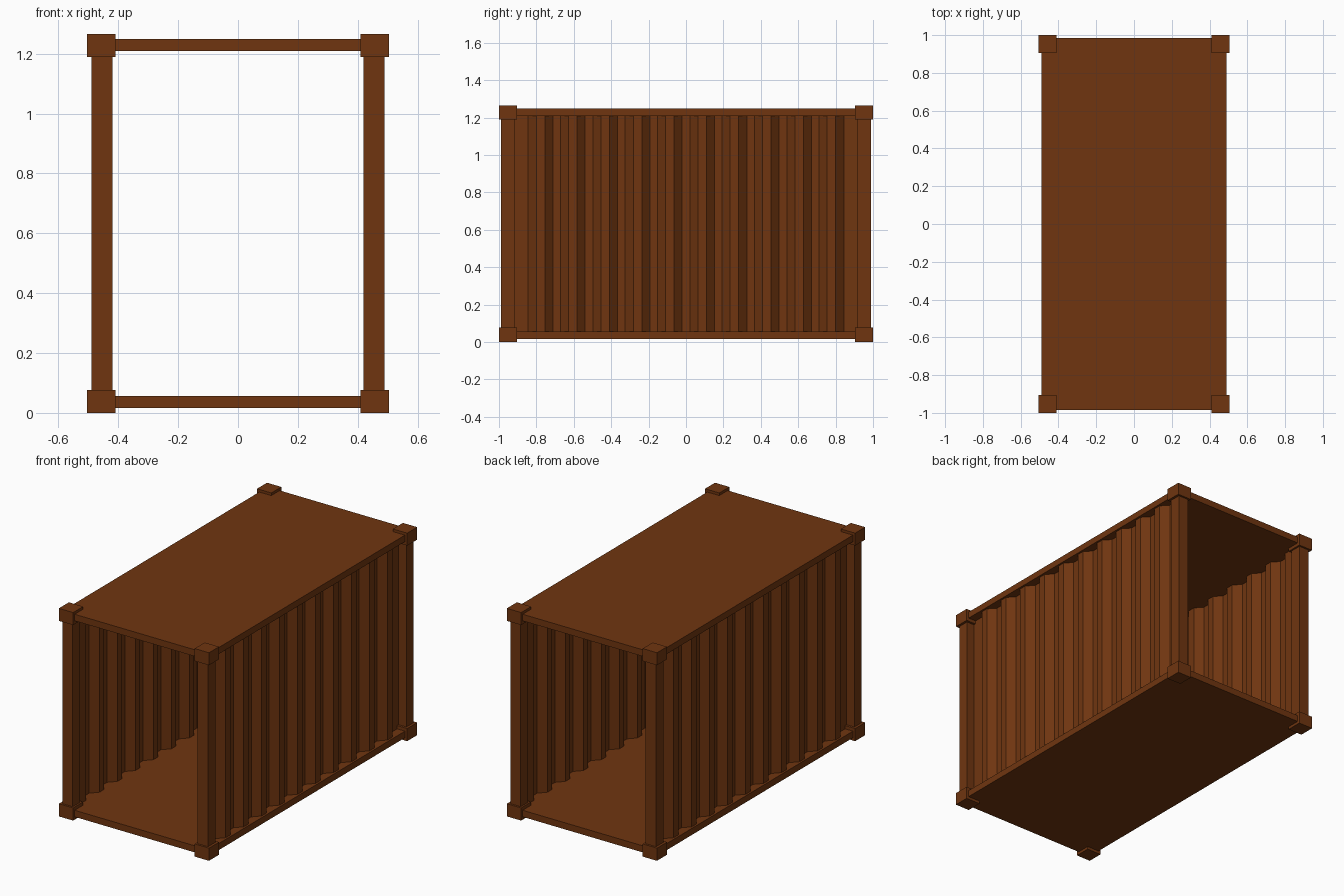
import bpy, bmesh

if "Cube" in bpy.data.objects:
    bpy.data.objects.remove(bpy.data.objects["Cube"])

rust = bpy.data.materials.new("rust_paint")
rust.diffuse_color = (0.16, 0.036, 0.005, 1)
rust.use_nodes = True
rust.node_tree.nodes["Principled BSDF"].inputs["Base Color"].default_value = rust.diffuse_color


def add_object(name, bm):
    bmesh.ops.recalc_face_normals(bm, faces=bm.faces)
    mesh = bpy.data.meshes.new(name)
    bm.to_mesh(mesh)
    bm.free()
    mesh.materials.append(rust)
    obj = bpy.data.objects.new(name, mesh)
    bpy.context.collection.objects.link(obj)
    return obj


def box(name, x, y, z):
    """Box from (min, max) ranges."""
    bm = bmesh.new()
    bmesh.ops.create_cube(bm, size=1)
    for v in bm.verts:
        for i, (lo, hi) in enumerate((x, y, z)):
            v.co[i] = lo if v.co[i] < 0 else hi
    return add_object(name, bm)


def span(side, lo, hi):
    return tuple(sorted((side * lo, side * hi)))


# Floor and roof slabs
box("floor", (-0.49, 0.49), (-0.985, 0.985), (0.017, 0.057))
box("roof", (-0.49, 0.49), (-0.985, 0.985), (1.209, 1.249))

# Corner posts with block castings at both ends
for sx in (-1, 1):
    for sy in (-1, 1):
        box("corner_post", span(sx, 0.42, 0.49), span(sy, 0.918, 0.988), (0.03, 1.235))
        for z in ((0.0, 0.077), (1.189, 1.265)):
            box("corner_block", span(sx, 0.409, 0.505), span(sy, 0.904, 1.0), z)

# Corrugated side walls: ten trapezoid ribs per side
RIBS, PITCH = 10, 0.1728
INNER, OUTER = 0.435, 0.475
q = PITCH / 4
profile = [(INNER, -0.94)]
for i in range(RIBS):
    c = (i - (RIBS - 1) / 2) * PITCH
    profile += [(INNER, c - 1.5 * q), (OUTER, c - 0.5 * q),
                (OUTER, c + 0.5 * q), (INNER, c + 1.5 * q)]
profile.append((INNER, 0.94))

for name, side in (("right_wall", 1), ("left_wall", -1)):
    bm = bmesh.new()
    low = [bm.verts.new((side * x, y, 0.05)) for x, y in profile]
    high = [bm.verts.new((side * x, y, 1.215)) for x, y in profile]
    for i in range(len(profile) - 1):
        bm.faces.new((low[i], low[i + 1], high[i + 1], high[i]))
    wall = add_object(name, bm)
    thick = wall.modifiers.new("sheet_thickness", 'SOLIDIFY')
    thick.thickness = 0.006
    thick.offset = 0
